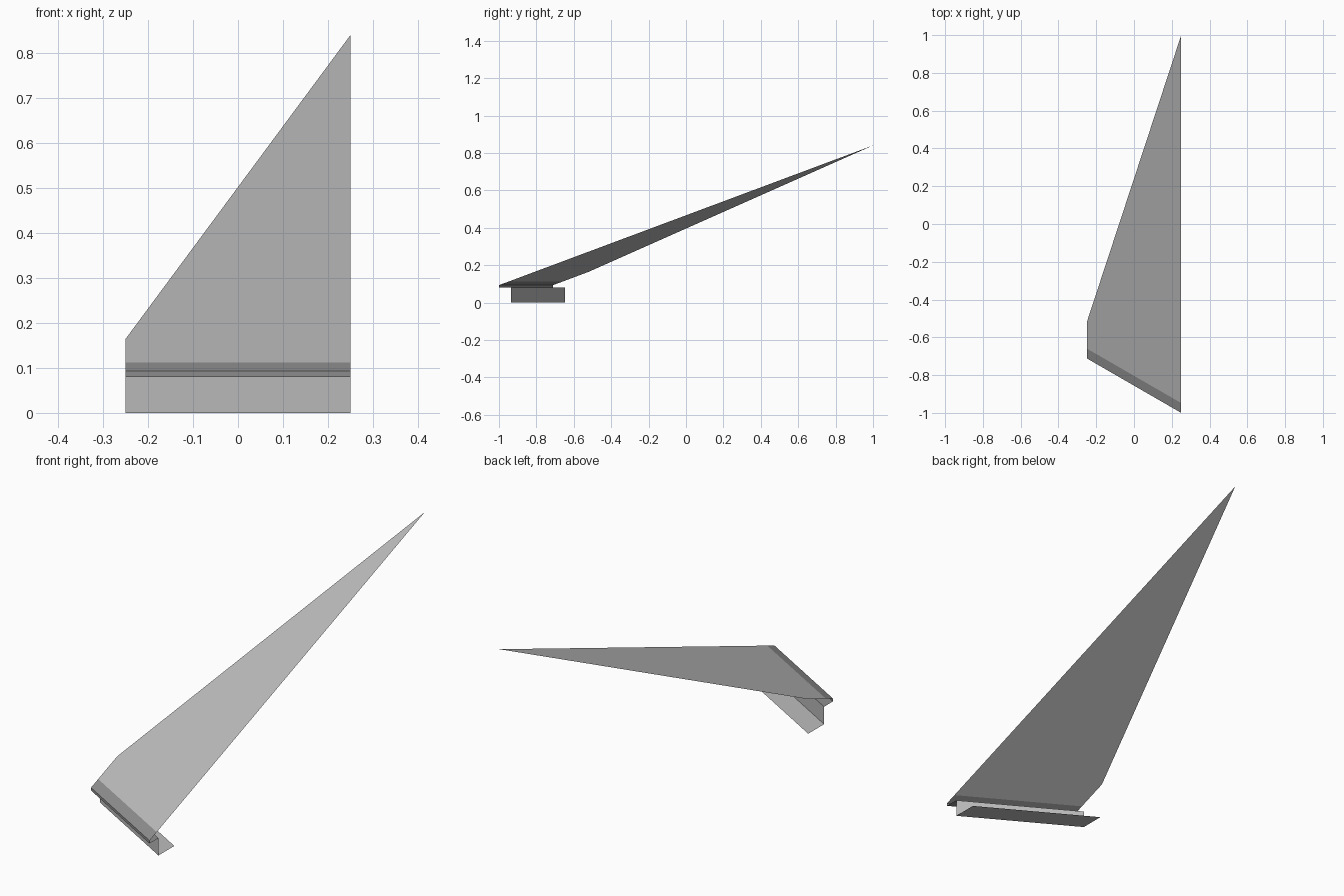
import bpy
import math

cube = bpy.data.objects.get("Cube")
if cube:
    bpy.data.objects.remove(cube, do_unlink=True)

HALF = 0.25                                        # half width in x
SKEW = 2 * HALF * math.tan(math.radians(30))       # eave runs back at 30 degrees
SLOPE = 0.3735                                     # roof pitch along y
EAVE_Z = 0.093


def material(name, value):
    mat = bpy.data.materials.new(name)
    mat.use_nodes = True
    colour = (value, value, value, 1)
    mat.diffuse_color = colour
    mat.node_tree.nodes["Principled BSDF"].inputs["Base Color"].default_value = colour
    return mat


def sheet(name, verts, faces, mat):
    mesh = bpy.data.meshes.new(name)
    mesh.from_pydata(verts, [], faces)
    mesh.materials.append(mat)
    obj = bpy.data.objects.new(name, mesh)
    bpy.context.collection.objects.link(obj)
    return obj


def folded_sheet(name, profile, mat):
    """Sweep a (y, z) profile along the skewed eave, as thin folded metal."""
    n = len(profile)
    verts = [(HALF, y, z) for y, z in profile]
    verts += [(-HALF, y + SKEW, z) for y, z in profile]
    faces = [(n + i, n + i + 1, i + 1, i) for i in range(n - 1)]
    return sheet(name, verts, faces, mat)


def roof_point(x, y):
    """Point on the pitched plane that rises square to the eave."""
    back = (HALF - x) / (2 * HALF) * SKEW
    return (x, y, EAVE_Z + SLOPE * (y + 1 - back))


light_grey = material("light grey", 0.51)
dark_grey = material("dark grey", 0.275)

# Pitched roof panel, tapering to a point at the back
strip_y = -0.948
sheet("roof_panel",
      [roof_point(HALF, strip_y), roof_point(HALF, 1),
       roof_point(-HALF, -0.52), roof_point(-HALF, strip_y + SKEW)],
      [(0, 1, 2, 3)], light_grey)

# Dark eave trim: sloped strip, front lip and underside return
folded_sheet("eave_trim",
             [(strip_y, roof_point(HALF, strip_y)[2]), (-1, EAVE_Z),
              (-1, 0.08), (-0.935, 0.08)], dark_grey)

# Angle bracket below: upright wall and bottom flange
folded_sheet("wall_bracket", [(-0.935, 0.08), (-0.935, 0), (-0.82, 0)], light_grey)
